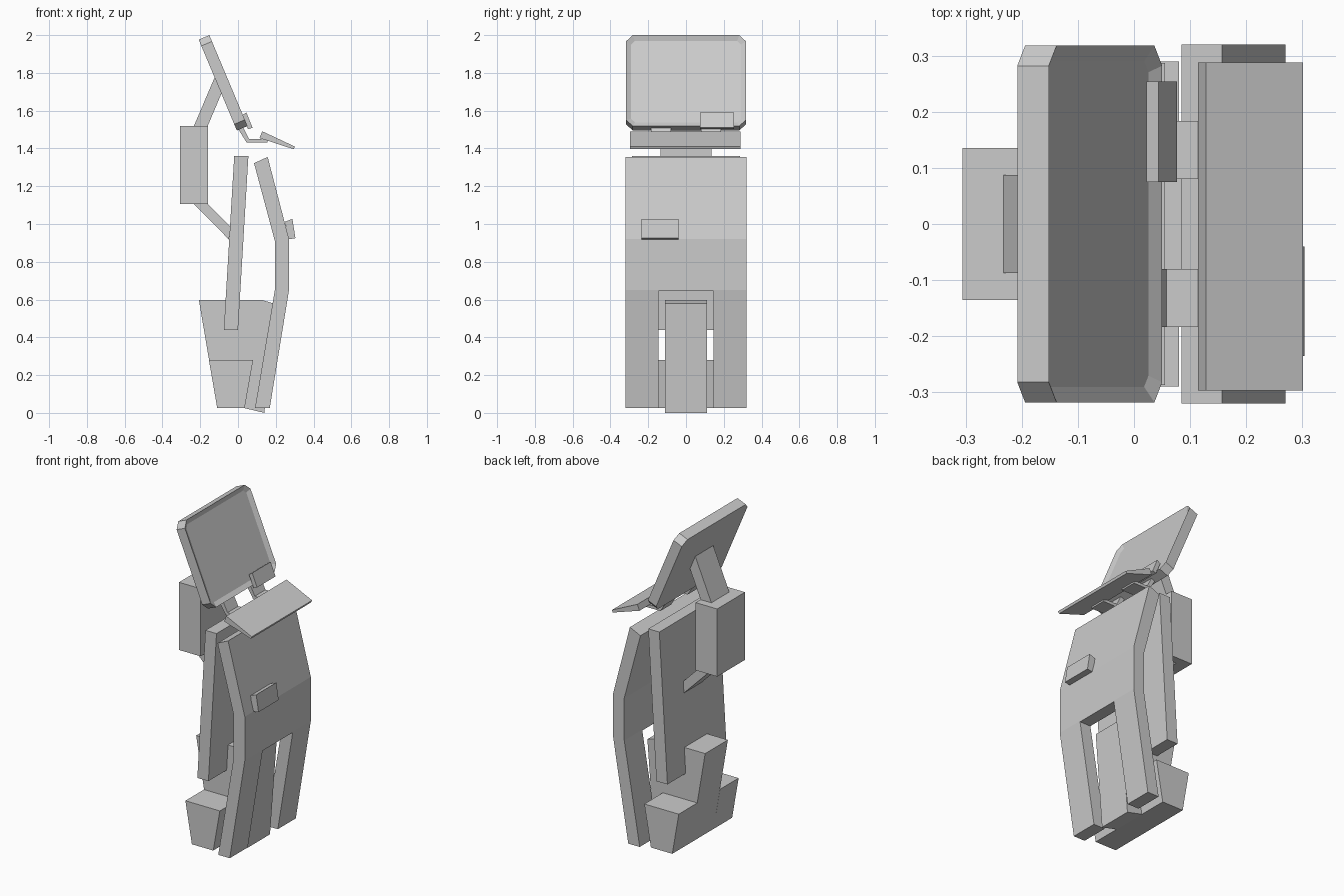
import bpy, bmesh
from mathutils import Vector

if "Cube" in bpy.data.objects:
    bpy.data.objects.remove(bpy.data.objects["Cube"])


def finish(name, bm):
    bmesh.ops.recalc_face_normals(bm, faces=bm.faces)
    me = bpy.data.meshes.new(name)
    bm.to_mesh(me)
    bm.free()
    ob = bpy.data.objects.new(name, me)
    bpy.context.collection.objects.link(ob)
    return ob


def slab(name, profile, y0, y1):
    """Extrude a side profile of (x, z) points from y0 to y1."""
    bm = bmesh.new()
    face = bm.faces.new([bm.verts.new((x, y0, z)) for x, z in profile])
    ext = bmesh.ops.extrude_face_region(bm, geom=[face])
    moved = [v for v in ext["geom"] if isinstance(v, bmesh.types.BMVert)]
    bmesh.ops.translate(bm, verts=moved, vec=(0, y1 - y0, 0))
    return finish(name, bm)


def rect(x0, x1, z0, z1):
    return [(x0, z0), (x1, z0), (x1, z1), (x0, z1)]


# Bent front shell with a slot open at the bottom
shell = slab("front_shell", [(0.09, 0.025), (0.168, 0.025), (0.27, 0.65), (0.27, 0.92),
                             (0.157, 1.355), (0.085, 1.322), (0.195, 0.91), (0.195, 0.65)],
             -0.32, 0.32)
cutter = slab("slot_cutter", rect(0.0, 0.4, -0.1, 0.645), -0.146, 0.146)
cutter.hide_render = True
cutter.hide_viewport = True
cut = shell.modifiers.new("slot", 'BOOLEAN')
cut.operation = 'DIFFERENCE'
cut.solver = 'EXACT'
cut.object = cutter

# Inner back panel
slab("back_panel", [(-0.075, 0.44), (0.0, 0.44), (0.055, 1.36), (-0.02, 1.36)], -0.287, 0.287)

# Base: tall centre foot with a lower block on either side
slab("centre_foot", [(-0.11, 0.025), (0.035, 0.025), (0.14, 0.0), (0.185, 0.58),
                     (0.13, 0.597), (-0.207, 0.597)], -0.11, 0.11)
for side, s in (("left", -1), ("right", 1)):
    slab("base_block_" + side, [(-0.11, 0.025), (0.035, 0.025), (0.08, 0.28), (-0.154, 0.28)],
         s * 0.11, s * 0.29)

# Rear box and its two arms
slab("rear_box", rect(-0.306, -0.16, 1.105, 1.52), -0.135, 0.135)
slab("upper_arm", [(-0.233, 1.52), (-0.16, 1.52), (-0.088, 1.69), (-0.122, 1.78)], -0.087, 0.087)
slab("lower_arm", [(-0.233, 1.105), (-0.158, 1.105), (-0.04, 0.985), (-0.048, 0.918)],
     -0.087, 0.087)

# Tilted screen: octagonal plate with a dished front
bottom, top = Vector((-0.006, 0, 1.495)), Vector((-0.208, 0, 1.976))
up = (top - bottom).normalized()
out = Vector((up.z, 0, -up.x))
length, half, c = (top - bottom).length, 0.318, 0.036
outline = [(-half, c), (-half + c, 0), (half - c, 0), (half, c),
           (half, length - c), (half - c, length), (-half + c, length), (-half, length - c)]
bm = bmesh.new()
back = bm.faces.new([bm.verts.new(bottom + up * t + Vector((0, y, 0))) for y, t in outline])
ext = bmesh.ops.extrude_face_region(bm, geom=[back])
bmesh.ops.translate(bm, vec=out * 0.061,
                    verts=[v for v in ext["geom"] if isinstance(v, bmesh.types.BMVert)])
bmesh.ops.recalc_face_normals(bm, faces=bm.faces)
front = max(bm.faces, key=lambda f: f.normal.dot(out))
bmesh.ops.inset_region(bm, faces=[front], thickness=0.03, depth=-0.015)
finish("screen", bm)

# Wedge tray and the two straps holding it to the screen
slab("tray", [(0.114, 1.455), (0.295, 1.396), (0.301, 1.41), (0.128, 1.491)], -0.297, 0.288)
for side, s in (("left", -1), ("right", 1)):
    slab("tray_strap_" + side, [(0.0, 1.505), (0.045, 1.432), (0.155, 1.432), (0.155, 1.45),
                                (0.058, 1.45), (0.025, 1.515)], s * 0.08, s * 0.184)

# Small raised pads on the screen and shell
slab("screen_pad", [(0.022, 1.575), (0.053, 1.502), (0.077, 1.51), (0.044, 1.591)], 0.075, 0.254)
slab("shell_pad", [(0.25, 1.012), (0.263, 0.918), (0.304, 0.925), (0.288, 1.027)], -0.235, -0.04)
